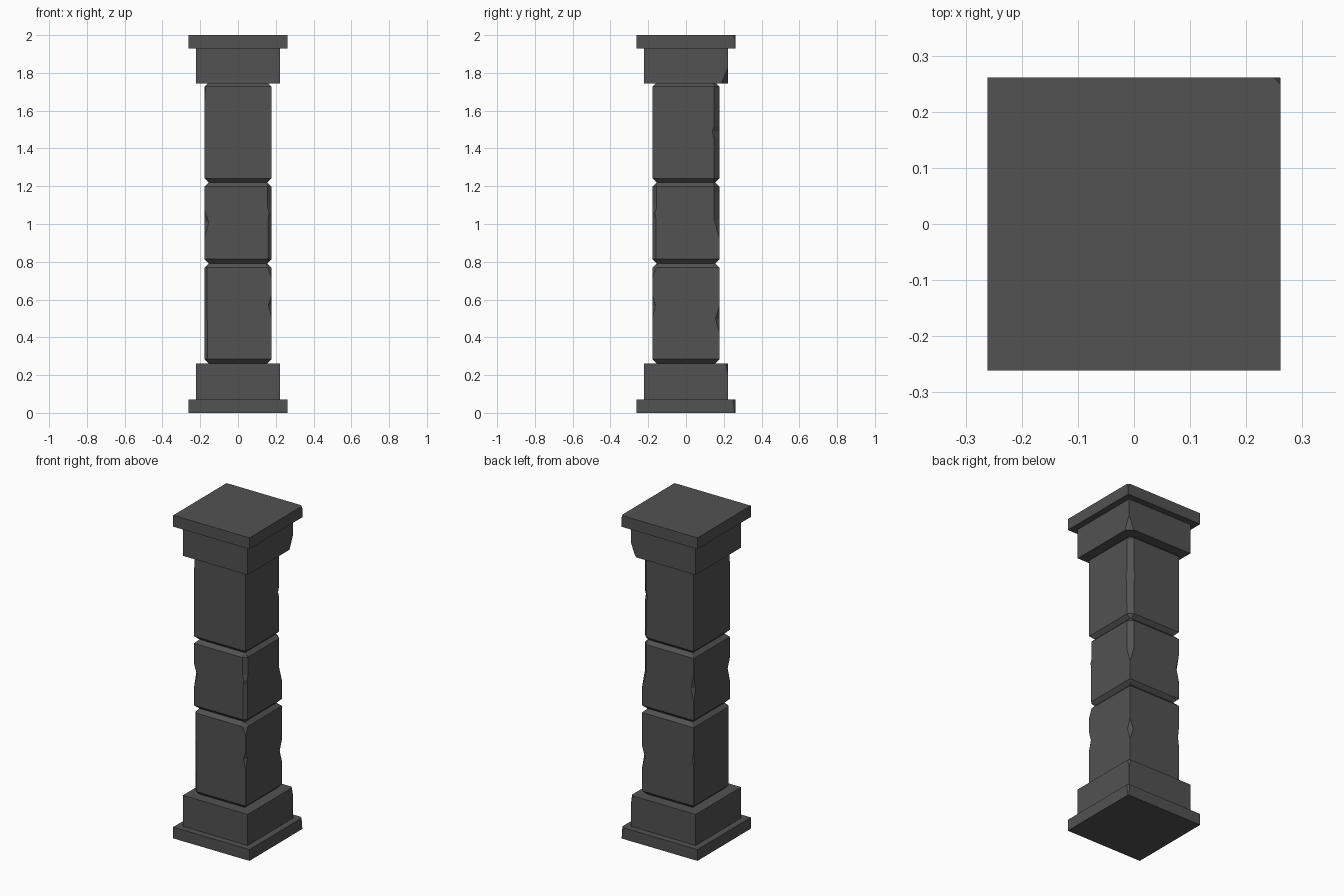
import bpy, bmesh

if "Cube" in bpy.data.objects:
    bpy.data.objects.remove(bpy.data.objects["Cube"])

stone = bpy.data.materials.new("dark grey stone")
stone.diffuse_color = (0.085, 0.085, 0.085, 1)
stone.use_nodes = True
stone.node_tree.nodes["Principled BSDF"].inputs["Base Color"].default_value = stone.diffuse_color


def cut_at(profile, z):
    """Corner cut size at height z, from a list of (z, cut) points."""
    if z <= profile[0][0]:
        return profile[0][1]
    for (z0, c0), (z1, c1) in zip(profile, profile[1:]):
        if z <= z1:
            return c0 + (c1 - c0) * (z - z0) / (z1 - z0)
    return profile[-1][1]


def block(name, half, z0, z1, bevel=0.0, chips=None):
    """Square stone with bevelled ends; chips maps a corner to its cut profile."""
    chips = chips or {}
    levels = {z0, z1}
    if bevel:
        levels |= {z0 + bevel, z1 - bevel}
    for profile in chips.values():
        levels |= {z for z, c in profile if z0 < z < z1}
    bm = bmesh.new()
    rings = []
    for z in sorted(levels):
        inset = max(0, bevel - (z - z0), bevel - (z1 - z))
        h = half - inset
        ring = []
        for key, sx, sy in (("FL", -1, -1), ("FR", 1, -1), ("BR", 1, 1), ("BL", -1, 1)):
            if key not in chips:
                ring.append(bm.verts.new((sx * h, sy * h, z)))
                continue
            c = max(0.0008, cut_at(chips[key], z) - inset)
            pair = [(sx * (h - c), sy * h, z), (sx * h, sy * (h - c), z)]
            if key in ("FL", "BR"):
                pair.reverse()
            ring += [bm.verts.new(p) for p in pair]
        rings.append(ring)
    bm.faces.new(rings[0][::-1])
    bm.faces.new(rings[-1])
    n = len(rings[0])
    for a, b in zip(rings, rings[1:]):
        for i in range(n):
            j = (i + 1) % n
            bm.faces.new((a[i], a[j], b[j], b[i]))
    bmesh.ops.recalc_face_normals(bm, faces=bm.faces)
    mesh = bpy.data.meshes.new(name)
    bm.to_mesh(mesh)
    bm.free()
    mesh.materials.append(stone)
    obj = bpy.data.objects.new(name, mesh)
    bpy.context.collection.objects.link(obj)


# Base
block("bottom_slab", 0.261, 0.0, 0.07, chips={"BR": [(0.0, 0.004), (0.07, 0.012)]})
block("base_block", 0.222, 0.07, 0.262, chips={"BR": [(0.07, 0.0), (0.21, 0.0), (0.262, 0.012)]})

# Shaft stones with worn corners
block("lower_shaft", 0.177, 0.262, 0.792, 0.022, {
    "FL": [(0.27, 0.016), (0.77, 0.012)],
    "FR": [(0.51, 0.0), (0.57, 0.016), (0.62, 0.0), (0.72, 0.0), (0.78, 0.025)],
    "BR": [(0.43, 0.0), (0.50, 0.022), (0.56, 0.0)],
    "BL": [(0.52, 0.0), (0.57, 0.008), (0.62, 0.0)]})
block("middle_shaft", 0.177, 0.792, 1.22, 0.022, {
    "FL": [(0.93, 0.0), (1.01, 0.022), (1.07, 0.0)],
    "FR": [(0.80, 0.018), (1.03, 0.018), (1.06, 0.012), (1.09, 0.022), (1.21, 0.022)],
    "BR": [(0.93, 0.0), (1.02, 0.028), (1.21, 0.028)],
    "BL": [(0.93, 0.0), (1.01, 0.02), (1.09, 0.0)]})
block("upper_shaft", 0.177, 1.22, 1.75, 0.022, {
    "BR": [(1.23, 0.028), (1.46, 0.030), (1.49, 0.038), (1.52, 0.028), (1.74, 0.028)],
    "FL": [(1.65, 0.0), (1.74, 0.006)]})

# Capital
block("capital_block", 0.222, 1.745, 1.93, chips={"BR": [(1.745, 0.035), (1.825, 0.0)]})
block("top_slab", 0.261, 1.93, 2.0, chips={"BR": [(1.93, 0.0), (1.98, 0.002), (2.0, 0.012)]})
